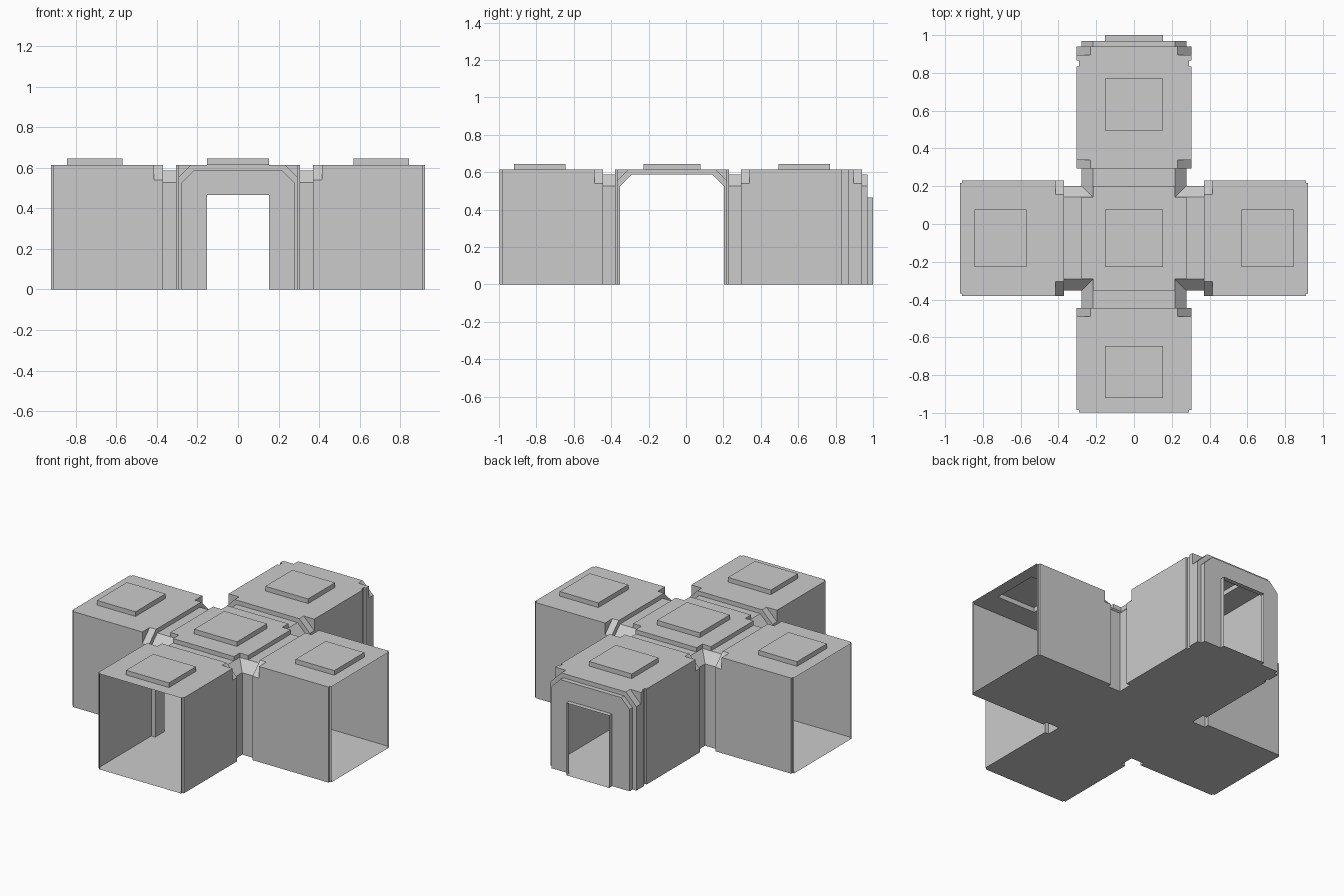
import bpy, bmesh, math
from mathutils import Matrix

cube = bpy.data.objects.get("Cube")
if cube:
    bpy.data.objects.remove(cube, do_unlink=True)

grey = bpy.data.materials.new("plain grey")
grey.use_nodes = True
grey.diffuse_color = (0.6, 0.6, 0.6, 1)
grey.node_tree.nodes["Principled BSDF"].inputs["Base Color"].default_value = (0.6, 0.6, 0.6, 1)

CENTRE_Y = -0.075
ROOF, PANEL_TOP, PANEL_HALF = 0.615, 0.645, 0.1525

# Cross-sections: half width, height, corner chamfer
TUNNEL = (0.277, 0.587, 0.06)
NOTCHED = (0.305, ROOF, 0.075)
BODY = (0.305, ROOF, 0)
RIM = (0.292, ROOF, 0)
DOOR = (PANEL_HALF, 0.465, 0)


def section(bm, t, shape):
    h, top, c = shape
    outline = [(-h, 0), (-h, top - c), (c - h, top), (h - c, top), (h, top - c), (h, 0)]
    return [bm.verts.new((x, t, z)) for x, z in outline]


def clean(bm):
    bmesh.ops.remove_doubles(bm, verts=bm.verts[:], dist=1e-5)
    slivers = [f for f in bm.faces if f.calc_area() < 1e-7]
    bmesh.ops.delete(bm, geom=slivers, context='FACES')
    bmesh.ops.recalc_face_normals(bm, faces=bm.faces[:])


def raise_panel(bm, y0, y1):
    """Inset the largest roof face to the panel outline and lift it."""
    face = max((f for f in bm.faces if min(v.co.z for v in f.verts) > ROOF - 0.01),
               key=lambda f: f.calc_area())
    for z in (ROOF, PANEL_TOP):
        mid = face.calc_center_median()
        bmesh.ops.inset_individual(bm, faces=[face], thickness=0.01)
        for v in face.verts:
            v.co = (math.copysign(PANEL_HALF, v.co.x), y1 if v.co.y > mid.y else y0, z)


def finish(bm, name, angle=0):
    bm.transform(Matrix.Translation((0, CENTRE_Y, 0)) @ Matrix.Rotation(angle, 4, 'Z'))
    mesh = bpy.data.meshes.new(name)
    bm.to_mesh(mesh)
    bm.free()
    mesh.materials.append(grey)
    obj = bpy.data.objects.new(name, mesh)
    bpy.context.collection.objects.link(obj)


def arm(name, angle, ending):
    """Sheet corridor arm lofted outward from the junction."""
    stations = [(0.277, TUNNEL), (0.37, TUNNEL), (0.37, NOTCHED), (0.415, NOTCHED),
                (0.415, BODY), (0.91, BODY), (0.91, RIM)] + ending
    bm = bmesh.new()
    rings = [section(bm, t, s) for t, s in stations]
    for a, b in zip(rings, rings[1:]):
        for i in range(6):
            j = (i + 1) % 6
            bm.faces.new((a[i], a[j], b[j], b[i]))
    clean(bm)
    raise_panel(bm, 0.57, 0.845)
    finish(bm, name, angle)


# Three open arms and one closed by a doorway
open_end = [(0.922, RIM)]
door_end = [(0.94, RIM), (0.94, BODY), (0.97, BODY), (0.97, NOTCHED), (1.015, NOTCHED),
            (1.015, TUNNEL), (1.045, TUNNEL), (1.045, DOOR), (1.075, DOOR)]
arm("back_door_arm", 0, door_end)
arm("right_arm", math.pi / 2, open_end)
arm("front_arm", math.pi, open_end)
arm("left_arm", -math.pi / 2, open_end)

# Central junction: raised cross-shaped roof, corner valleys and floor
b, low, chamfer = TUNNEL
a = b - chamfer
bm = bmesh.new()


def face(points, turn=0):
    m = Matrix.Rotation(turn, 3, 'Z')
    verts = [bm.verts.new(p) for p in points]
    for v in verts:
        v.co = m @ v.co
    bm.faces.new(verts)


def flat(half, z):
    face([(-half, -half, z), (half, -half, z), (half, half, z), (-half, half, z)])


flat(a, ROOF)
flat(b, 0)
for k in range(4):
    turn = k * math.pi / 2
    face([(-a, a, ROOF), (a, a, ROOF), (a, b, ROOF), (-a, b, ROOF)], turn)
    face([(-a, b, low), (a, b, low), (a, b, ROOF), (-a, b, ROOF)], turn)
    for s in (-a, a):
        face([(s, a, low), (s, b, low), (s, b, ROOF), (s, a, ROOF)], turn)
    face([(a, a, low), (b, a, low), (b, b, low - chamfer)], turn)
    face([(a, a, low), (b, b, low - chamfer), (a, b, low)], turn)
clean(bm)
raise_panel(bm, -PANEL_HALF, PANEL_HALF)
finish(bm, "central_junction")
